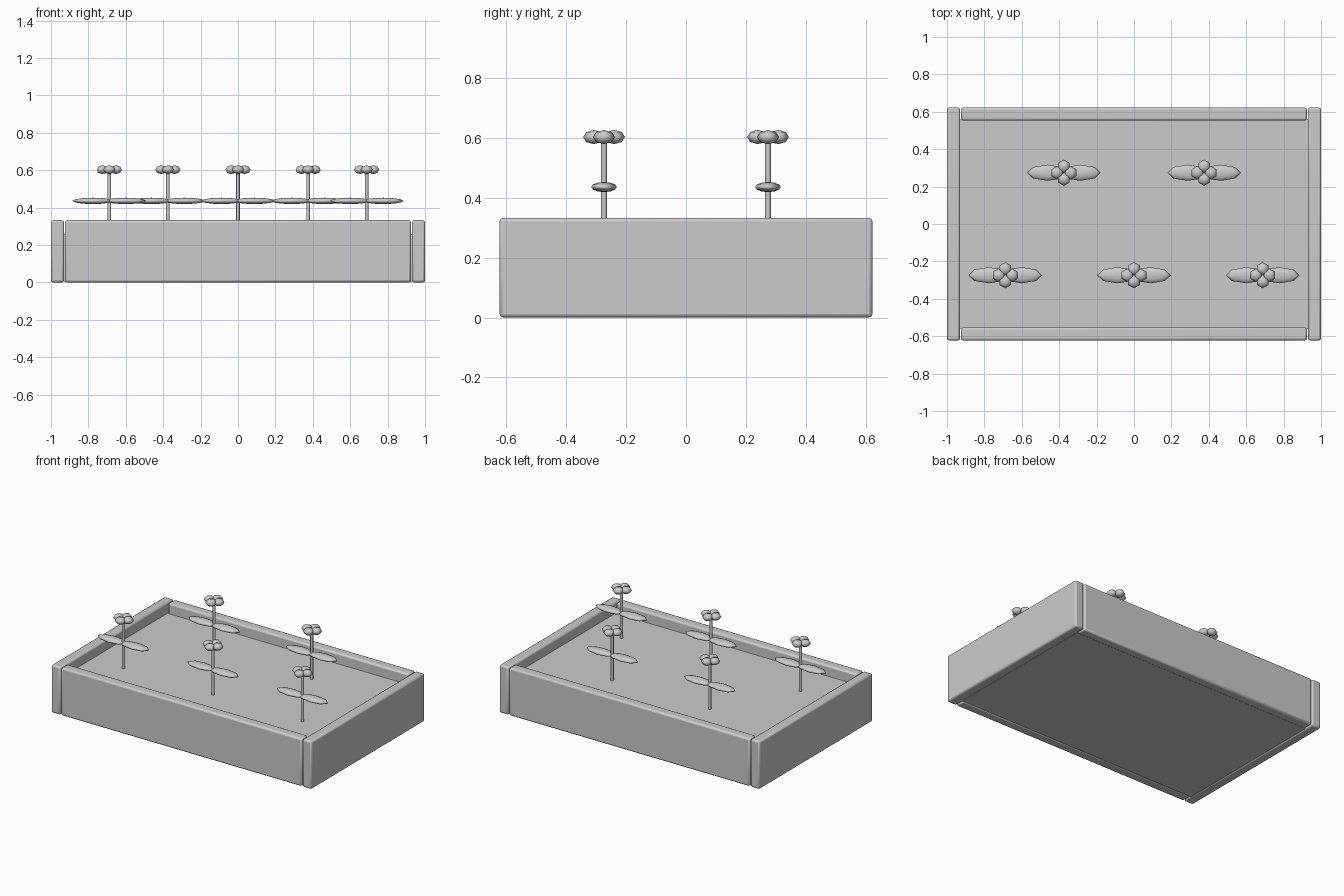
import bpy
import math

cube = bpy.data.objects.get("Cube")
if cube:
    bpy.data.objects.remove(cube, do_unlink=True)

# One plain grey for everything
grey = bpy.data.materials.new("plain_grey")
grey.use_nodes = True
colour = (0.6, 0.6, 0.6, 1)
grey.diffuse_color = colour
grey.node_tree.nodes["Principled BSDF"].inputs["Base Color"].default_value = colour


def finish(name, scale=(1, 1, 1)):
    ob = bpy.context.object
    ob.name = name
    ob.scale = scale
    bpy.ops.object.transform_apply(location=False, rotation=False, scale=True)
    ob.data.materials.append(grey)
    return ob


def box(name, centre, size, bevel=0):
    bpy.ops.mesh.primitive_cube_add(size=1, location=centre)
    ob = finish(name, size)
    if bevel:
        mod = ob.modifiers.new("soft_edges", 'BEVEL')
        mod.width = bevel
        mod.segments = 2
        bpy.ops.object.shade_smooth_by_angle(angle=math.radians(30))
    return ob


def blob(name, centre, radii, segments, rings):
    bpy.ops.mesh.primitive_uv_sphere_add(
        segments=segments, ring_count=rings, radius=1, location=centre)
    finish(name, radii)
    bpy.ops.object.shade_smooth()


# Planter frame and soil
HEIGHT, DEPTH, BOARD, SOIL = 0.333, 1.246, 0.07, 0.26
for side, name in ((1, "left"), (-1, "right")):
    box(name + "_end_board", (side * (1 - BOARD / 2), 0, HEIGHT / 2),
        (BOARD, DEPTH, HEIGHT), 0.012)
for side, name in ((1, "back"), (-1, "front")):
    box(name + "_board", (0, side * (DEPTH - BOARD) / 2, HEIGHT / 2),
        (1.85, BOARD, HEIGHT), 0.012)
box("soil", (0, 0, (SOIL + 0.004) / 2), (1.862, DEPTH - 2 * BOARD + 0.01, SOIL - 0.004))


# Flower: stem, two leaves and four petals
def flower(x, y):
    top = 0.603
    bpy.ops.mesh.primitive_cylinder_add(
        vertices=8, radius=0.01, depth=top - SOIL + 0.01,
        location=(x, y, (top + SOIL - 0.01) / 2))
    finish("stem")
    bpy.ops.object.shade_smooth_by_angle(angle=math.radians(50))
    for side in (-1, 1):
        blob("leaf", (x + side * 0.088, y, 0.436), (0.109, 0.043, 0.017), 8, 6)
    for k in range(4):
        a = k * math.pi / 2
        blob("petal", (x + 0.036 * math.cos(a), y + 0.034 * math.sin(a), top),
             (0.036, 0.036, 0.0235), 6, 4)


for x in (-0.688, 0, 0.688):
    flower(x, -0.274)
for x in (-0.375, 0.375):
    flower(x, 0.274)
